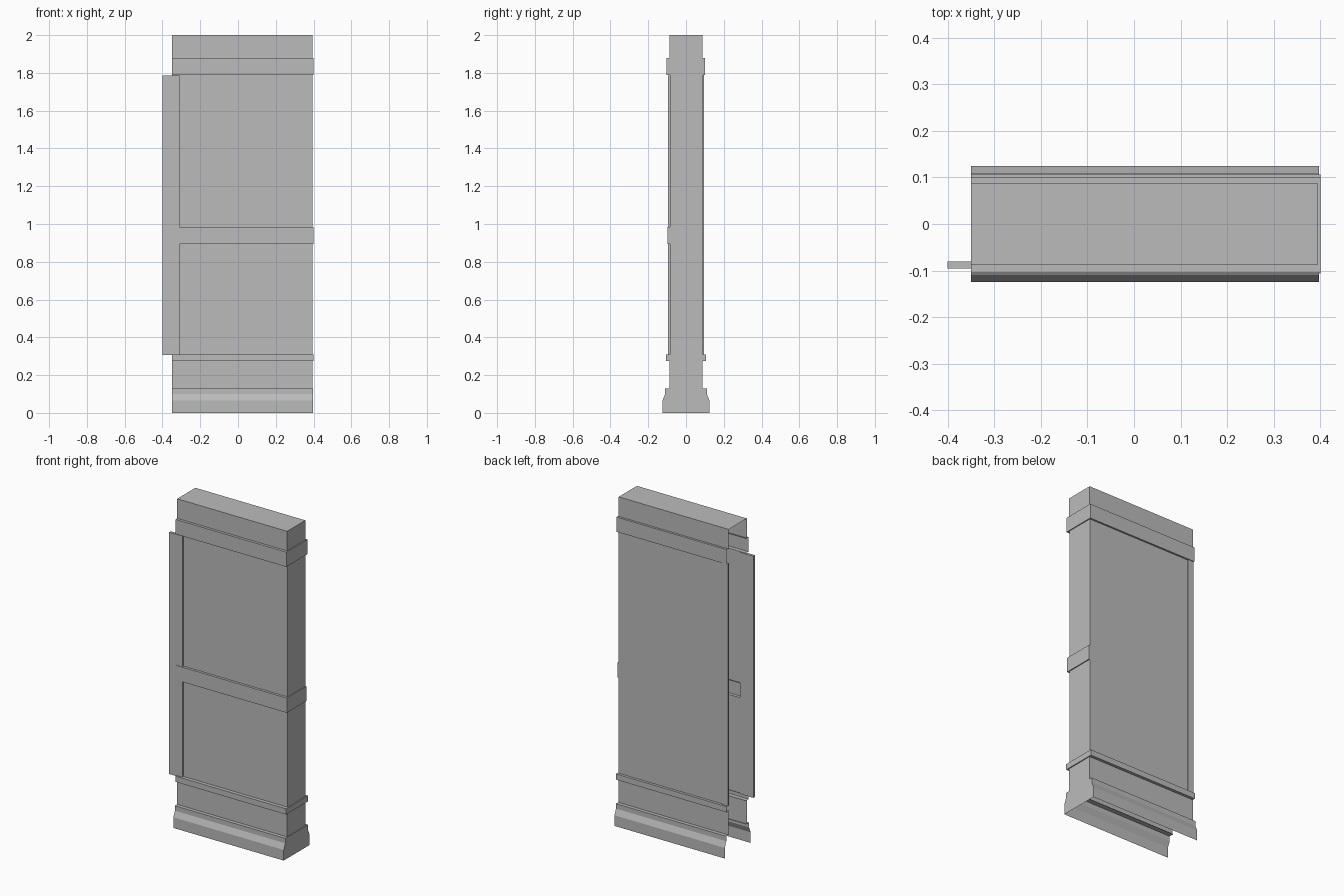
import bpy
import bmesh

cube = bpy.data.objects.get("Cube")
if cube:
    bpy.data.objects.remove(cube, do_unlink=True)

# Single plain grey finish
grey = bpy.data.materials.new("plain_grey")
grey.use_nodes = True
grey.diffuse_color = (0.5, 0.5, 0.5, 1)
shader = next(n for n in grey.node_tree.nodes if n.type == 'BSDF_PRINCIPLED')
shader.inputs["Base Color"].default_value = grey.diffuse_color

OPEN_END = -0.35   # the wall section is open on this side

# Depths of each course: front, closed end, back
INNER = (0.08, 0.39, 0.08)
WALL = (0.088, 0.394, 0.088)
PANEL = (0.084, 0.394, 0.09)
PLINTH = (0.125, 0.397, 0.125)
PLINTH_TOP = (0.11, 0.397, 0.11)
BELT = (0.106, 0.4, 0.106)
RAIL = (0.099, 0.4, 0.09)
CORNICE = (0.104, 0.4, 0.101)


def finish(name, bm):
    mesh = bpy.data.meshes.new(name)
    bm.to_mesh(mesh)
    bm.free()
    mesh.materials.append(grey)
    obj = bpy.data.objects.new(name, mesh)
    bpy.context.collection.objects.link(obj)
    return obj


def course(name, rows, capped=False):
    """Sweep a profile of (height, depths) around front, end and back."""
    bm = bmesh.new()
    rings = []
    for z, (front, end, back) in rows:
        path = ((OPEN_END, -front), (end, -front), (end, back), (OPEN_END, back))
        rings.append([bm.verts.new((x, y, z)) for x, y in path])
    for low, high in zip(rings, rings[1:]):
        for i in range(len(low) - 1):
            bm.faces.new((low[i], low[i + 1], high[i + 1], high[i]))
    if capped:
        bm.faces.new(rings[-1])
    return finish(name, bm)


def moulding(name, bottom, top, depths):
    """A projecting band with ledges above and below."""
    return course(name, [(bottom, INNER), (bottom, depths), (top, depths), (top, INNER)])


def box(name, low, high):
    bm = bmesh.new()
    bmesh.ops.create_cube(bm, size=1)
    for v in bm.verts:
        v.co = [b if c > 0 else a for c, a, b in zip(v.co, low, high)]
    return finish(name, bm)


# Base, with a sloped shoulder
course("plinth", [(0, PLINTH), (0.065, PLINTH), (0.1, PLINTH_TOP),
                  (0.13, PLINTH_TOP), (0.13, INNER)])
course("lower_wall", [(0.13, WALL), (0.275, WALL)])
moulding("belt_moulding", 0.275, 0.31, BELT)

# Panels and the rail between them
course("lower_panel", [(0.31, PANEL), (0.895, PANEL)])
moulding("middle_rail", 0.895, 0.985, RAIL)
course("upper_panel", [(0.985, PANEL), (1.79, PANEL)])

# Crown
moulding("cornice", 1.79, 1.88, CORNICE)
course("top_block", [(1.88, WALL), (2, WALL)], capped=True)

# Upright stiles beside the open end
box("front_stile", (-0.4, -0.096, 0.306), (-0.31, -0.08, 1.785))
box("back_stile", (OPEN_END, 0.085, 0.31), (-0.31, 0.096, 1.79))
